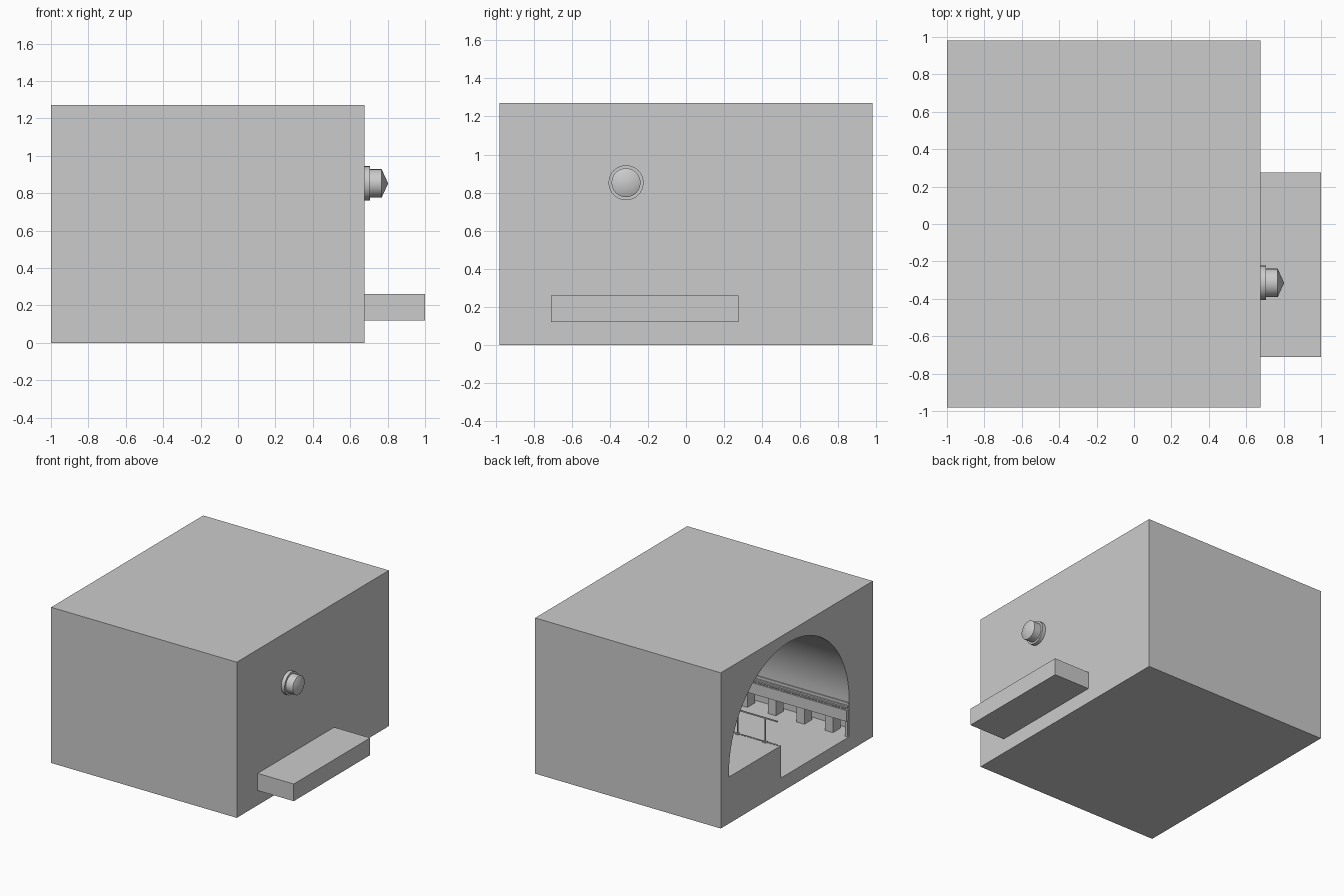
import bpy, bmesh, math

cube = bpy.data.objects.get("Cube")
if cube:
    bpy.data.objects.remove(cube, do_unlink=True)

grey = bpy.data.materials.new("plain_grey")
grey.use_nodes = True
grey.diffuse_color = (0.6, 0.6, 0.6, 1)
grey.node_tree.nodes["Principled BSDF"].inputs["Base Color"].default_value = (0.6, 0.6, 0.6, 1)

BACK, FRONT = 0.675, -1.0      # closed end and open end of the hall
END = 0.62                     # inner face of the end wall
FLOOR, DECK = 0.116, 0.38      # track bed and platform heights


def finish(name, bm):
    bmesh.ops.recalc_face_normals(bm, faces=bm.faces)
    mesh = bpy.data.meshes.new(name)
    bm.to_mesh(mesh)
    bm.free()
    mesh.materials.append(grey)
    ob = bpy.data.objects.new(name, mesh)
    bpy.context.collection.objects.link(ob)
    return ob


def add_box(bm, x0, x1, y0, y1, z0, z1):
    vs = bmesh.ops.create_cube(bm, size=1)["verts"]
    for v in vs:
        v.co.x = x1 if v.co.x > 0 else x0
        v.co.y = y1 if v.co.y > 0 else y0
        v.co.z = z1 if v.co.z > 0 else z0


def boxes(name, *extents):
    bm = bmesh.new()
    for e in extents:
        add_box(bm, *e)
    return finish(name, bm)


def extrude_x(name, profile, x0, x1):
    bm = bmesh.new()
    face = bm.faces.new([bm.verts.new((x0, y, z)) for y, z in profile])
    new = bmesh.ops.extrude_face_region(bm, geom=[face])["geom"]
    bmesh.ops.translate(bm, vec=(x1 - x0, 0, 0),
                        verts=[g for g in new if isinstance(g, bmesh.types.BMVert)])
    return finish(name, bm)


def activate(ob):
    bpy.ops.object.select_all(action='DESELECT')
    ob.select_set(True)
    bpy.context.view_layer.objects.active = ob


def smooth(ob, degrees=25):
    activate(ob)
    bpy.ops.object.shade_smooth_by_angle(angle=math.radians(degrees))


def cut(ob, cutter):
    cutter.hide_render = True
    mod = ob.modifiers.new("cut", 'BOOLEAN')
    mod.operation, mod.solver, mod.object = 'DIFFERENCE', 'EXACT', cutter
    activate(ob)
    bpy.ops.object.modifier_apply(modifier=mod.name)
    bpy.data.objects.remove(cutter, do_unlink=True)


# Solid block with a vaulted hall cut in from its open end
block = boxes("station_block", (FRONT, BACK, -0.98, 0.98, 0, 1.27))
arc = [(0.1 + 0.775 * math.cos(math.pi * i / 48), 0.41 + 0.775 * math.sin(math.pi * i / 48))
       for i in range(49)]
hall = [(-0.675, FLOOR), (0.205, FLOOR), (0.205, DECK), (0.875, DECK)] + arc
cut(block, extrude_x("hall_cutter", hall, FRONT - 0.1, END))
# Refuge under the far platform
cut(block, boxes("refuge_cutter", (-0.98, END, -0.8, -0.6, FLOOR, 0.25)))
smooth(block)

# Far platform edge, its supports and the trim on the wall
boxes("far_platform_edge", (-0.995, END, -0.70, -0.645, 0.25, 0.34))
boxes("platform_supports", *[(-0.86 + 0.257 * i, -0.79 + 0.257 * i, -0.76, -0.665, FLOOR, 0.25)
                             for i in range(6)])
boxes("end_post", (-0.99, -0.97, -0.69, -0.665, FLOOR, 0.25))
boxes("wall_trim", (-0.995, END, -0.69, -0.662, 0.355, 0.368), (-0.995, END, -0.69, -0.667, 0.385, 0.395))

# Rows of small studs along both platform edges
step = 0.026
count = int((END - FRONT - 0.04) / step)
for name, y, z in (("far_studs", -0.656, 0.34), ("near_studs", 0.218, DECK)):
    boxes(name, *[(FRONT + 0.02 + i * step, FRONT + 0.032 + i * step, y - 0.006, y + 0.006, z - 0.002, z + 0.006)
                  for i in range(count)])

# Thin railing on the near platform
rail = [(-0.98, 0.55, 0.217, 0.225, 0.572, 0.582)]
for i in range(6):
    x = -0.87 + 0.25 * i
    rail.append((x - 0.004, x + 0.004, 0.217, 0.225, DECK, 0.575))
    rail.append((x - 0.015, x + 0.015, 0.208, 0.235, DECK, DECK + 0.008))
boxes("railing", *rail)

# Slab standing out of the closed end
boxes("outer_slab", (BACK - 0.01, 1.0, -0.71, 0.275, 0.12, 0.26))

# Round fitting with a pointed cap on the closed end, spun from a profile
bm = bmesh.new()
outline = [(0.66, 0), (0.66, 0.092), (0.705, 0.092), (0.705, 0.076), (0.768, 0.076), (0.803, 0)]
verts = [bm.verts.new((x, -0.315, 0.852 + r)) for x, r in outline]
edges = [bm.edges.new(pair) for pair in zip(verts, verts[1:])]
bmesh.ops.spin(bm, geom=verts + edges, cent=(0, -0.315, 0.852), axis=(1, 0, 0),
               angle=2 * math.pi, steps=32)
bmesh.ops.remove_doubles(bm, verts=bm.verts, dist=0.0005)
smooth(finish("round_fitting", bm))
